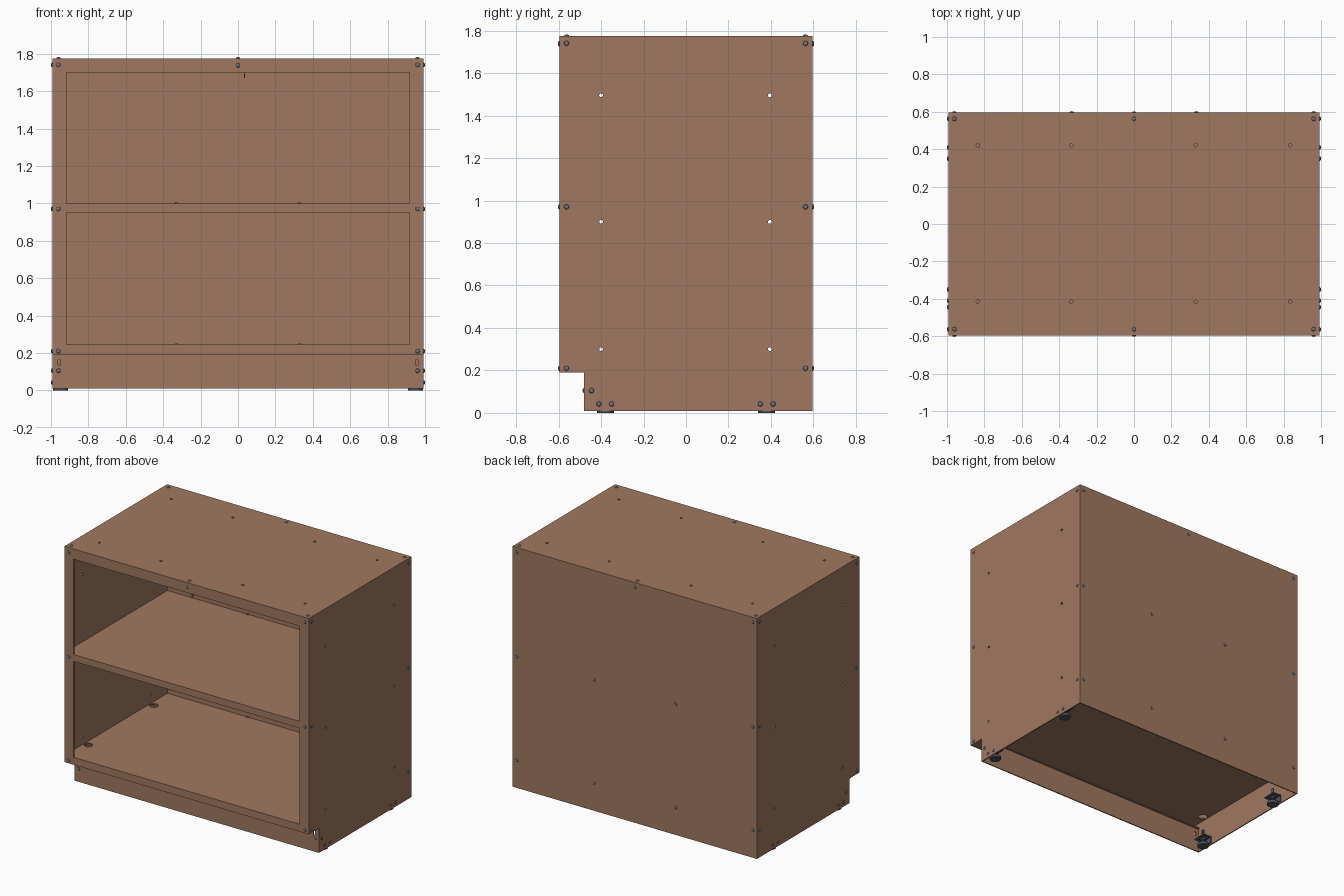
import bpy, bmesh
from mathutils import Vector, Matrix

if "Cube" in bpy.data.objects:
    bpy.data.objects.remove(bpy.data.objects["Cube"], do_unlink=True)


def material(name, rgb):
    m = bpy.data.materials.new(name)
    m.use_nodes = True
    m.diffuse_color = (*rgb, 1)
    m.node_tree.nodes["Principled BSDF"].inputs["Base Color"].default_value = (*rgb, 1)
    return m


BROWN = material("brown_sheet", (0.35, 0.19, 0.115))
STEEL = material("steel_screw", (0.16, 0.18, 0.2))
DARK = material("dark_steel_foot", (0.07, 0.09, 0.11))

# Overall outer planes and sheet thickness
X, Y, TOP, BASE, T = 0.993, 0.596, 1.775, 0.01, 0.008
RAIL, TOE_TOP, TOE_Y = 0.075, 0.19, -0.48
FLOOR, SHELF = 0.245, 1.0
FOOT_X, FOOT_Y = 0.95, 0.38


def finish(name, bm, mat, smooth=False):
    bmesh.ops.recalc_face_normals(bm, faces=bm.faces)
    me = bpy.data.meshes.new(name)
    bm.to_mesh(me)
    bm.free()
    me.materials.append(mat)
    ob = bpy.data.objects.new(name, me)
    bpy.context.collection.objects.link(ob)
    if smooth:
        bpy.ops.object.select_all(action='DESELECT')
        ob.select_set(True)
        bpy.context.view_layer.objects.active = ob
        bpy.ops.object.shade_smooth_by_angle()
    return ob


def add_box(bm, x, y, z):
    """Box from (low, high) pairs."""
    lo, hi = Vector((x[0], y[0], z[0])), Vector((x[1], y[1], z[1]))
    mat = Matrix.Translation((lo + hi) / 2) @ Matrix.Diagonal((*(hi - lo), 1))
    bmesh.ops.create_cube(bm, size=1, matrix=mat)


def turn(normal, pos):
    return Matrix.Translation(pos) @ Vector(normal).to_track_quat('Z', 'Y').to_matrix().to_4x4()


def add_cyl(bm, pos, r, depth, normal=(0, 0, 1), r2=None, seg=20):
    bmesh.ops.create_cone(bm, cap_ends=True, segments=seg, radius1=r, radius2=r2 or r,
                          depth=depth, matrix=turn(normal, pos))


def boxes(name, parts, mat=BROWN):
    bm = bmesh.new()
    for p in parts:
        add_box(bm, *p)
    return finish(name, bm, mat)


def cut(ob, bm):
    """Cut the solids in bm out of ob, then drop the cutter."""
    cutter = finish("cutter", bm, BROWN)
    cutter.hide_render = True
    mod = ob.modifiers.new("holes", 'BOOLEAN')
    mod.operation, mod.object, mod.solver = 'DIFFERENCE', cutter, 'EXACT'
    bpy.context.view_layer.objects.active = ob
    bpy.ops.object.modifier_apply(modifier=mod.name)
    bpy.data.objects.remove(cutter, do_unlink=True)


# Side panels with toe notch and through holes
profile = [(-Y, TOE_TOP), (TOE_Y, TOE_TOP), (TOE_Y, BASE), (Y, BASE), (Y, TOP), (-Y, TOP)]
for side, name in ((1, "left_side"), (-1, "right_side")):
    bm = bmesh.new()
    face = bm.faces.new([bm.verts.new((side * X, y, z)) for y, z in profile])
    ext = bmesh.ops.extrude_face_region(bm, geom=[face])
    bmesh.ops.translate(bm, vec=(-side * T, 0, 0),
                        verts=[v for v in ext["geom"] if isinstance(v, bmesh.types.BMVert)])
    panel = finish(name, bm, BROWN)
    bm = bmesh.new()
    for y in (-0.4, 0.395):
        for z in (0.3, 0.9, 1.495):
            add_cyl(bm, (side * X, y, z), 0.009, 0.1, (1, 0, 0), seg=12)
    cut(panel, bm)
    # Front upright flange
    xs = sorted((side * X, side * (X - RAIL)))
    boxes(name + "_upright", [(xs, (-Y, -Y + T), (FLOOR, TOP))])

XI, YI = X - T, Y - T

# Back panel
boxes("back_panel", [((-XI, XI), (YI, Y), (BASE, TOP))])

# Top sheet with mounting holes
top = boxes("top_panel", [((-XI, XI), (-Y, YI), (TOP - T, TOP))])
bm = bmesh.new()
for x in (-0.835, -0.335, 0.33, 0.835):
    for y in (-0.415, 0.42):
        add_cyl(bm, (x, y, TOP), 0.009, 0.1, seg=12)
cut(top, bm)
XR = X - RAIL
boxes("top_rail", [((-XR, XR), (-Y, -Y + T), (TOP - RAIL, TOP - T))])
boxes("rail_tab", [((0.033, 0.038), (-YI, -YI + 0.02), (1.67, TOP - T))])

# Middle shelf with folded lips
boxes("middle_shelf", [((-XI, XI), (-YI, YI), (SHELF - T, SHELF)),
                       ((-XR, XR), (-Y, -YI), (SHELF - 0.05, SHELF)),
                       ((-XI, XI), (YI - T, YI), (SHELF - 0.05, SHELF - T))])

# Floor with foot access holes
floor = boxes("floor", [((-XI, XI), (-YI, YI), (FLOOR - T, FLOOR))])
bm = bmesh.new()
for sx in (-1, 1):
    for sy in (-1, 1):
        add_cyl(bm, (sx * FOOT_X, sy * FOOT_Y, FLOOR), 0.03, 0.1, seg=24)
cut(floor, bm)
boxes("floor_lips", [((-X, X), (-Y, -YI), (TOE_TOP, FLOOR)),
                     ((-XI, XI), (-YI, TOE_Y + 0.02), (TOE_TOP, TOE_TOP + T)),
                     ((-XI, XI), (YI - T, YI), (TOE_TOP, FLOOR - T))])

# Small tabs where the shelves meet the back
boxes("shelf_tabs", [((x - 0.008, x + 0.008), (YI - 0.01, YI), (z, z + 0.006))
                     for x in (-0.33, 0.33) for z in (SHELF, FLOOR)])

# Toe kick with end slots
toe = boxes("toe_kick", [((-XI, XI), (TOE_Y, TOE_Y + T), (BASE, TOE_TOP))])
bm = bmesh.new()
for sx in (-1, 1):
    x = sx * 0.955
    add_box(bm, (x - 0.007, x + 0.007), (TOE_Y - 0.05, TOE_Y + 0.05), (0.132, 0.162))
cut(toe, bm)

# Domed screw heads
screws = bmesh.new()


def screw(pos, normal):
    m = turn(normal, pos) @ Matrix.Diagonal((0.012, 0.012, 0.007, 1))
    bmesh.ops.create_uvsphere(screws, u_segments=12, v_segments=6, radius=1, matrix=m)


LEVELS = (0.21, 0.97, 1.74)
for sx in (-1, 1):
    for z in LEVELS:
        for sy in (-1, 1):
            screw((sx * X, sy * 0.563, z), (sx, 0, 0))
            screw((sx * 0.96, sy * Y, z), (0, sy, 0))
    for z in LEVELS[:2]:
        screw((sx * 0.333, Y, z), (0, 1, 0))
    screw((sx * 0.96, TOE_Y, 0.105), (0, -1, 0))
    screw((sx * X, -0.445, 0.105), (sx, 0, 0))
    for sy in (-1, 1):
        screw((sx * 0.96, sy * 0.562, TOP), (0, 0, 1))
        for dy in (-0.03, 0.03):
            screw((sx * X, sy * FOOT_Y + dy, 0.042), (sx, 0, 0))
for sy in (-1, 1):
    screw((0, sy * Y, 1.738), (0, sy, 0))
    screw((0, sy * 0.562, TOP), (0, 0, 1))
finish("screw_heads", screws, STEEL, smooth=True)

# Levelling feet on angle brackets
for sx, sn in ((1, "left"), (-1, "right")):
    for sy, fn in ((-1, "front"), (1, "back")):
        x, y = sx * FOOT_X, sy * FOOT_Y
        bm = bmesh.new()
        add_cyl(bm, (x, y, 0.01), 0.04, 0.02, seg=24)
        add_cyl(bm, (x, y, 0.0275), 0.035, 0.015, r2=0.018, seg=24)
        add_cyl(bm, (x, y, 0.08), 0.01, 0.1, seg=12)
        add_cyl(bm, (x, y, 0.054), 0.02, 0.014, seg=6)
        finish(f"{fn}_{sn}_foot", bm, DARK, smooth=True)
        wall = sx * XI
        boxes(f"{fn}_{sn}_bracket", [
            (sorted((wall, wall - sx * 0.008)), (y - 0.05, y + 0.05), (0.02, 0.07)),
            (sorted((wall, wall - sx * 0.07)), (y - 0.05, y + 0.05), (0.062, 0.07))], DARK)
